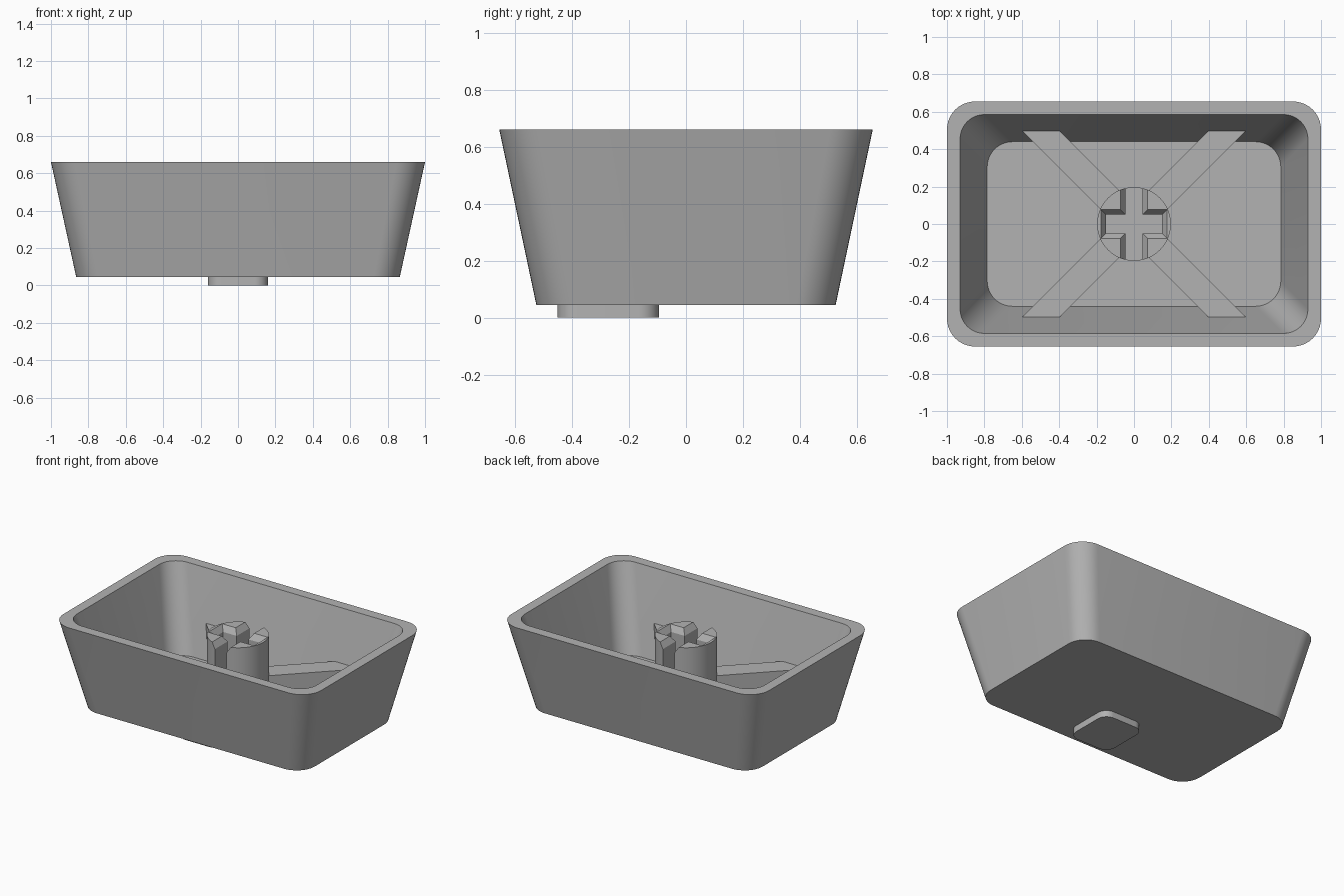
import bpy, bmesh, math

cube = bpy.data.objects.get("Cube")
if cube:
    bpy.data.objects.remove(cube)

grey = bpy.data.materials.new("light grey plastic")
grey.use_nodes = True
colour = (0.45, 0.45, 0.45, 1)
grey.diffuse_color = colour
grey.node_tree.nodes["Principled BSDF"].inputs["Base Color"].default_value = colour


def rounded_rect(hx, hy, r, z, cy=0, steps=10):
    """Counter-clockwise loop of a rectangle with round corners."""
    pts = []
    for q, (sx, sy) in enumerate([(1, 1), (-1, 1), (-1, -1), (1, -1)]):
        for i in range(steps + 1):
            a = math.pi / 2 * (q + i / steps)
            pts.append((sx * (hx - r) + r * math.cos(a),
                        cy + sy * (hy - r) + r * math.sin(a), z))
    return pts


def loft(name, loops, smooth=True):
    """Skin a stack of matching loops and cap both ends."""
    bm = bmesh.new()
    rings = [[bm.verts.new(p) for p in loop] for loop in loops]
    for a, b in zip(rings, rings[1:]):
        for i in range(len(a)):
            j = (i + 1) % len(a)
            bm.faces.new((a[i], a[j], b[j], b[i]))
    bm.faces.new(rings[0][::-1])
    bm.faces.new(rings[-1])
    bmesh.ops.recalc_face_normals(bm, faces=bm.faces)
    mesh = bpy.data.meshes.new(name)
    bm.to_mesh(mesh)
    bm.free()
    mesh.materials.append(grey)
    obj = bpy.data.objects.new(name, mesh)
    bpy.context.collection.objects.link(obj)
    if smooth:
        shade(obj)
    return obj


def select(obj):
    bpy.ops.object.select_all(action="DESELECT")
    obj.select_set(True)
    bpy.context.view_layer.objects.active = obj


def shade(obj):
    select(obj)
    bpy.ops.object.shade_smooth_by_angle(angle=math.radians(30))


def at_height(outline, z):
    return [(x, y, z) for x, y in outline]


def cross(arm_x, half_y, arm_y, half_x):
    """Plus-shaped outline: a horizontal arm and a vertical arm."""
    quarter = [(arm_x, half_y), (half_x, half_y), (half_x, arm_y)]
    pts = []
    for sx, sy in [(1, 1), (-1, 1), (-1, -1), (1, -1)]:
        part = quarter if sx * sy > 0 else quarter[::-1]
        pts += [(sx * x, sy * y) for x, y in part]
    return pts


# Hollow tapered shell with a flat rim and an inner floor
loft("tapered_shell", [
    rounded_rect(0.865, 0.525, 0.14, 0.045),
    rounded_rect(1.0, 0.655, 0.15, 0.66),
    rounded_rect(0.93, 0.585, 0.13, 0.66),
    rounded_rect(0.785, 0.44, 0.135, 0.09),
])

# Diagonal stiffening ribs on the floor
ribs = [(0.6, 0.5), (0.4, 0.5), (0, 0.1), (-0.4, 0.5), (-0.6, 0.5), (-0.1, 0)]
ribs += [(-x, -y) for x, y in ribs]
loft("diagonal_ribs", [at_height(ribs, 0.07), at_height(ribs, 0.32)], smooth=False)

# Round stem with a chamfered cross socket
circle = [(0.197 * math.cos(a), 0.197 * math.sin(a))
          for a in (math.tau * i / 64 for i in range(64))]
stem = loft("stem", [at_height(circle, 0.07), at_height(circle, 0.59)], smooth=False)
narrow = cross(0.15, 0.05, 0.3, 0.045)
wide = cross(0.177, 0.077, 0.327, 0.072)
cutter = loft("socket_cutter", [at_height(narrow, 0.33), at_height(narrow, 0.55),
                                at_height(wide, 0.59), at_height(wide, 0.7)], smooth=False)
cutter.hide_render = True
cut = stem.modifiers.new("socket", "BOOLEAN")
cut.operation = "DIFFERENCE"
cut.solver = "EXACT"
cut.object = cutter
select(stem)
bpy.ops.object.modifier_apply(modifier=cut.name)
bpy.data.objects.remove(cutter)
shade(stem)

# Plain raised pad on the underside
loft("underside_pad", [rounded_rect(0.16, 0.178, 0.07, 0, -0.273),
                       rounded_rect(0.16, 0.178, 0.07, 0.05, -0.273)])
